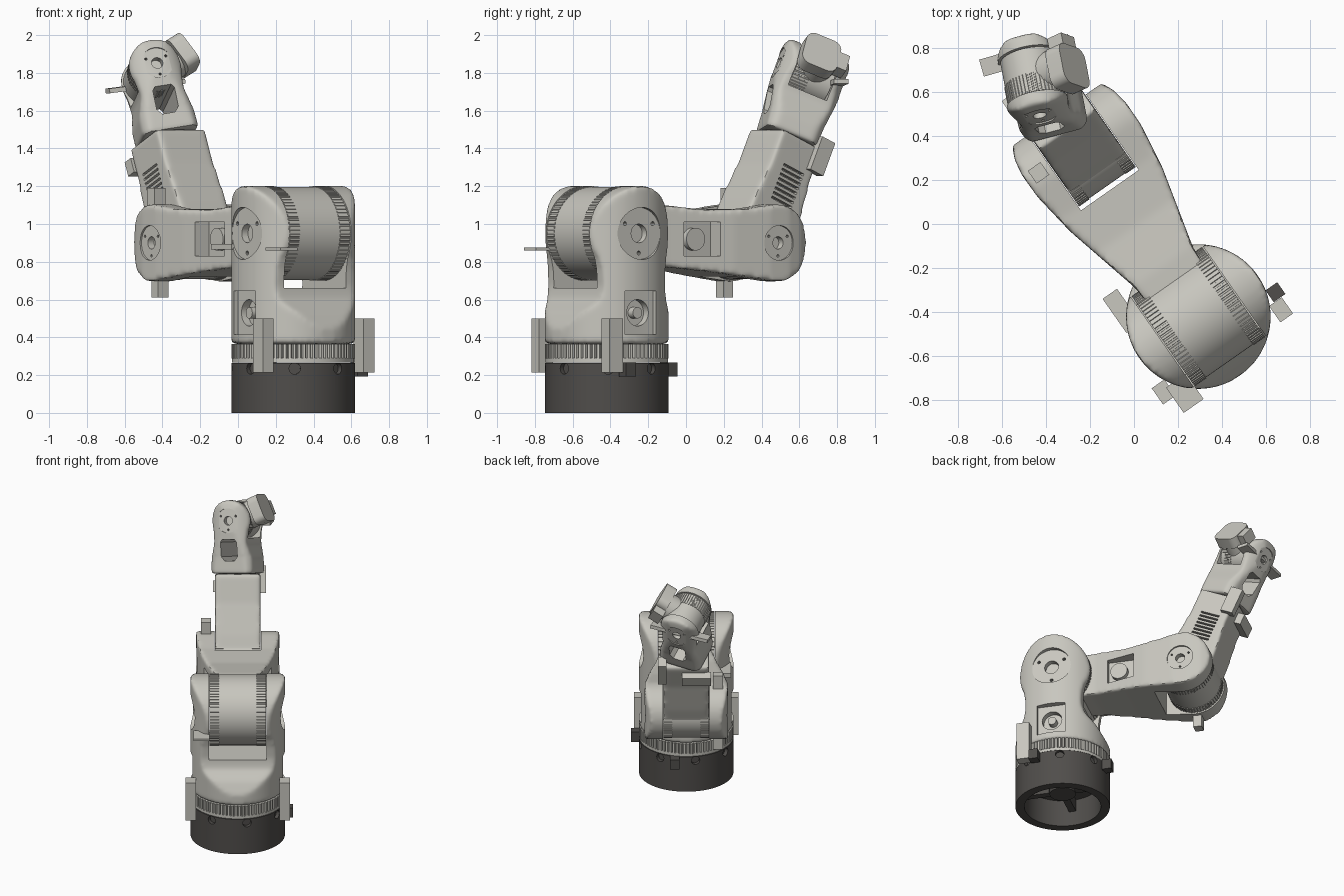
import bpy, bmesh
from math import sin, cos, pi, radians
from mathutils import Matrix, Vector

if "Cube" in bpy.data.objects:
    bpy.data.objects.remove(bpy.data.objects["Cube"])


def material(name, rgb):
    m = bpy.data.materials.new(name)
    m.use_nodes = True
    m.diffuse_color = (*rgb, 1)
    bsdf = next(n for n in m.node_tree.nodes if n.type == "BSDF_PRINCIPLED")
    bsdf.inputs["Base Color"].default_value = (*rgb, 1)
    return m


LIGHT = material("light warm grey", (0.58, 0.57, 0.52))
DARK = material("dark grey", (0.08, 0.075, 0.07))


# ---------- outlines ----------
def arc(center, r, start, end, n=24):
    angles = [radians(start + (end - start) * i / n) for i in range(n + 1)]
    return [(center[0] + r * cos(a), center[1] + r * sin(a)) for a in angles]


def circle(r, n=64):
    return arc((0, 0), r, 0, 360, n)[:-1]


def gear(r, teeth, depth=0.014):
    n = teeth * 4
    radii = [r - depth if i % 4 == 0 else r for i in range(n)]
    return [(q * cos(2 * pi * i / n), q * sin(2 * pi * i / n)) for i, q in enumerate(radii)]


def mirrored(half):
    return half + [(-a, b) for a, b in reversed(half)]


# ---------- solids ----------
def prism(outline, axis, lo=-3, hi=3, at=(0, 0, 0), bm=None):
    bm = bm or bmesh.new()
    rings = []
    for h in (lo, hi):
        ring = []
        for a, b in outline:
            co = [a, b]
            co.insert(axis, h)
            ring.append(bm.verts.new(Vector(co) + Vector(at)))
        rings.append(ring)
    n = len(outline)
    faces = [bm.faces.new(ring) for ring in rings]
    for i in range(n):
        j = (i + 1) % n
        faces.append(bm.faces.new((rings[0][i], rings[0][j], rings[1][j], rings[1][i])))
    bmesh.ops.recalc_face_normals(bm, faces=faces)
    return bm


def box(at, size, bm=None):
    x, y, z = (s / 2 for s in size)
    return prism([(-x, -y), (x, -y), (x, y), (-x, y)], 2, -z, z, at, bm)


def raw(name, bm):
    me = bpy.data.meshes.new(name)
    bm.to_mesh(me)
    bm.free()
    ob = bpy.data.objects.new(name, me)
    bpy.context.scene.collection.objects.link(ob)
    return ob


def part(name, bm, frame, mat=LIGHT, shapes=(), cuts=(), soft=0):
    """Intersect with shapes, soften, cut, then place in its frame."""
    ob = raw(name, bm)
    helpers = []

    def boolean(cutter, operation):
        tool = raw("cutter", cutter)
        tool.hide_render = True
        helpers.append(tool)
        mod = ob.modifiers.new("bool", "BOOLEAN")
        mod.object, mod.operation, mod.solver = tool, operation, "EXACT"

    for shape in shapes:
        boolean(shape, "INTERSECT")
    if soft:
        mod = ob.modifiers.new("remesh", "REMESH")
        mod.mode, mod.voxel_size = "VOXEL", 0.013
        mod = ob.modifiers.new("smooth", "SMOOTH")
        mod.factor, mod.iterations = 0.5, soft
    for cutter in cuts:
        boolean(cutter, "DIFFERENCE")
    bpy.context.view_layer.update()
    me = bpy.data.meshes.new_from_object(ob.evaluated_get(bpy.context.evaluated_depsgraph_get()))
    ob.modifiers.clear()
    ob.data = me
    for tool in helpers:
        bpy.data.objects.remove(tool)
    me.materials.clear()
    me.materials.append(mat)
    for p in me.polygons:
        p.material_index = 0
    me.transform(frame)
    me.shade_smooth()
    me.set_sharp_from_angle(angle=radians(35))


def hub(pockets, holes, axis, reach, r, at):
    """Shallow round pocket with a centre bore and three bolts, on both ends of an axis."""
    for s in (-1, 1):
        prism(circle(r, 40), axis, *sorted((s * reach, s * (reach + 0.2))), at, pockets)
        ends = sorted((s * (reach - 0.04), s * (reach + 0.2)))
        prism(circle(r * 0.36, 24), axis, *ends, at, holes)
        for k in range(3):
            a = radians(30 + 120 * k)
            off = [r * 0.75 * cos(a), r * 0.75 * sin(a)]
            off.insert(axis, 0)
            prism(circle(r * 0.08, 10), axis, *ends, Vector(at) + Vector(off), holes)


# ---------- joint frames ----------
BASE = Matrix.Translation((0.292, -0.42, 0)) @ Matrix.Rotation(radians(35), 4, "Z")
SHOULDER = BASE @ Matrix.Translation((0, 0, 0.95))
ELBOW = BASE @ Matrix.Translation((0, 0.915, 0.9)) @ Matrix.Rotation(radians(-24), 4, "X")
WRIST = ELBOW @ Matrix.Translation((0, 0, 0.97)) @ Matrix.Rotation(radians(-22), 4, "Z")
TOOL = WRIST @ Matrix.Rotation(radians(67), 4, "Y")

# ---------- base ----------
screws = bmesh.new()
for k in range(8):
    a = pi / 4 * k + 0.2
    prism(circle(0.03, 16), 1, 0.3, 0.4, bm=screws)
    screws.verts.ensure_lookup_table()
    bmesh.ops.transform(screws, matrix=Matrix.Rotation(a, 4, "Z") @ Matrix.Translation((0, 0, 0.235)),
                        verts=screws.verts[-32:])
part("base_shell", prism(circle(0.327, 96), 2, 0, 0.265), BASE, DARK,
     cuts=[prism(circle(0.265), 2, -0.1, 0.2), screws])
part("base_boss", prism(circle(0.09, 32), 2, 0.1, 0.21), BASE, DARK)
for k in range(4):
    turn = Matrix.Rotation(pi / 2 * k, 4, "Z")
    part("base_rib", box((0.18, 0, 0.16), (0.18, 0.05, 0.1)), BASE @ turn, DARK)
part("turntable_rim", prism(circle(0.324, 96), 2, 0.268, 0.29), BASE)
part("turntable_teeth", prism(gear(0.327, 80), 2, 0.288, 0.365), BASE)

# ---------- shoulder housing ----------
half = [(0.327, 0.365), (0.325, 0.45), (0.28, 0.53), (0.215, 0.6), (0.2, 0.67), (0.205, 0.76)]
pockets, holes = bmesh.new(), bmesh.new()
box((0, 0, 1.0), (0.4, 1, 0.68), pockets)
hub(pockets, holes, 0, 0.297, 0.138, (0, 0, 0.95))
for s in (-1, 1):
    box((s * 0.35, 0, 0.53), (0.13, 0.2, 0.23), pockets)
    prism(circle(0.07, 32), 0, *sorted((s * 0.24, s * 0.3)), (0, 0, 0.53), holes)
    part("side_motor_shaft", prism(circle(0.03, 24), 0, -0.04, 0.04, (s * 0.245, 0, 0.53)), BASE)
part("shoulder_housing", prism(mirrored(half + arc((0, 0.95), 0.252, -30, 90)), 0), BASE,
     shapes=[prism(circle(0.328, 96), 2, 0.365, 1.3)], soft=10, cuts=[pockets, holes])


# ---------- toothed joint drums ----------
def drum(name, frame, axis, r, inner, outer, teeth, sides=(-1, 1)):
    part(name, prism(circle(r - 0.004), axis, -outer, outer), frame)
    for s in sides:
        part(name + "_teeth", prism(gear(r, teeth), axis, *sorted((s * inner, s * outer))), frame)


drum("shoulder_drum", SHOULDER, 0, 0.25, 0.13, 0.195, 72)
drum("elbow_drum", ELBOW, 0, 0.196, 0.1, 0.157, 60)
drum("wrist_drum", WRIST, 1, 0.134, 0.015, 0.108, 48, sides=(-1,))

# ---------- upper arm fork ----------
side = ([(0.1, 0.78), (0.25, 0.775), (0.5, 0.75), (0.72, 0.72)] + arc((0.915, 0.9), 0.204, -100, 95)
        + [(0.72, 1.08), (0.5, 1.075), (0.28, 1.1), (0.1, 1.1)])
plan = mirrored([(0.15, 0.1), (0.16, 0.27), (0.205, 0.45), (0.255, 0.65), (0.286, 0.86),
                 (0.288, 0.98), (0.275, 1.06), (0.24, 1.135)])
pockets, holes = bmesh.new(), bmesh.new()
box((0, 1.0, 0.9), (0.32, 0.6, 1), pockets)
hub(pockets, holes, 0, 0.275, 0.092, (0, 0.915, 0.9))
for s in (-1, 1):
    box((s * 0.24, 0.47, 0.92), (0.19, 0.2, 0.18), pockets)
    part("arm_motor", prism(circle(0.06, 32), 0, -0.03, 0.03, (s * 0.15, 0.45, 0.92)), BASE)
part("upper_arm", prism(side, 0), BASE, shapes=[prism(plan, 2)], soft=8, cuts=[pockets, holes])

# ---------- forearm ----------
vents = bmesh.new()
for s in (-1, 1):
    for k in range(8):
        box((s * 0.15, 0.01, 0.24 + k * 0.027), (0.05, 0.14, 0.012), vents)
side = [(0.14, 0.6), (0.14, 0.4), (0.165, 0.18)] + arc((0, 0), 0.188, 25, -205) + [
    (-0.165, 0.18), (-0.14, 0.4), (-0.14, 0.6)]
part("forearm", prism(side, 0), ELBOW, soft=10, cuts=[vents],
     shapes=[prism(mirrored([(0.157, -0.3), (0.157, 0.6)]), 1)])
part("forearm_collar", prism(circle(0.125), 2, 0.56, 0.63), ELBOW, DARK)

# ---------- wrist fork ----------
front = mirrored([(0.155, -0.368), (0.153, -0.27), (0.118, -0.15)] + arc((0, 0), 0.142, -25, 90))
side = mirrored([(0.145, -0.368), (0.155, -0.25), (0.178, -0.12), (0.193, -0.03),
                 (0.193, 0.05), (0.17, 0.15)])
pockets, holes = bmesh.new(), bmesh.new()
box((0, 0, 0.1), (1, 0.224, 0.44), pockets)
prism(mirrored([(0.035, -0.28), (0.06, -0.25), (0.06, -0.15), (0.045, -0.13)]), 1, bm=pockets)
hub(pockets, holes, 1, 0.177, 0.085, (0, 0, 0))
part("wrist_fork", prism(front, 1), WRIST, soft=8, cuts=[pockets, holes],
     shapes=[prism(side, 0), prism(circle(0.19), 2)])

# ---------- tool mount ----------
corners = [p for k, (x, y) in enumerate([(1, 1), (-1, 1), (-1, -1), (1, -1)])
           for p in arc((x * 0.05, y * 0.05), 0.05, 90 * k, 90 * k + 90, 6)]
part("tool_neck", prism(circle(0.095, 40), 2, 0, 0.17), TOOL)
part("tool_flange", prism(corners, 2, 0.155, 0.235, (0, -0.02, 0)), TOOL)
part("tool_sensor", box((0, 0.105, 0.19), (0.1, 0.06, 0.08)), TOOL)
plate = Matrix.Translation((-0.49, 0.765, 1.73)) @ Matrix.Rotation(radians(16), 4, "Z")
part("wrist_plate", box((0, 0, 0), (0.42, 0.08, 0.025)), plate @ Matrix.Rotation(radians(-7), 4, "Y"))

# ---------- sensor blocks and brackets ----------
for s in (-1, 1):
    part("base_block", box((s * 0.325, -0.19, 0.357), (0.07, 0.09, 0.285)), BASE)
for at in ((0.35, -0.11, 0.23), (0.08, 0.345, 0.23)):
    part("base_sensor", box(at, (0.065, 0.065, 0.075)), BASE, DARK)
part("shoulder_plate", box((-0.25, -0.25, 0.867), (0.11, 0.14, 0.015)), BASE)
part("shoulder_bracket", box((-0.27, 0.22, 0.88), (0.08, 0.19, 0.03)), BASE)
part("elbow_block_top", box((-0.22, 0.95, 1.13), (0.07, 0.07, 0.12)), BASE)
part("elbow_block_bottom", box((-0.22, 0.915, 0.665), (0.07, 0.06, 0.11)), BASE)
part("forearm_block_side", box((0.165, 0.13, 0.56), (0.06, 0.09, 0.19)), ELBOW)
part("forearm_block_back", box((-0.07, 0.16, 0.51), (0.2, 0.06, 0.08)), ELBOW)
